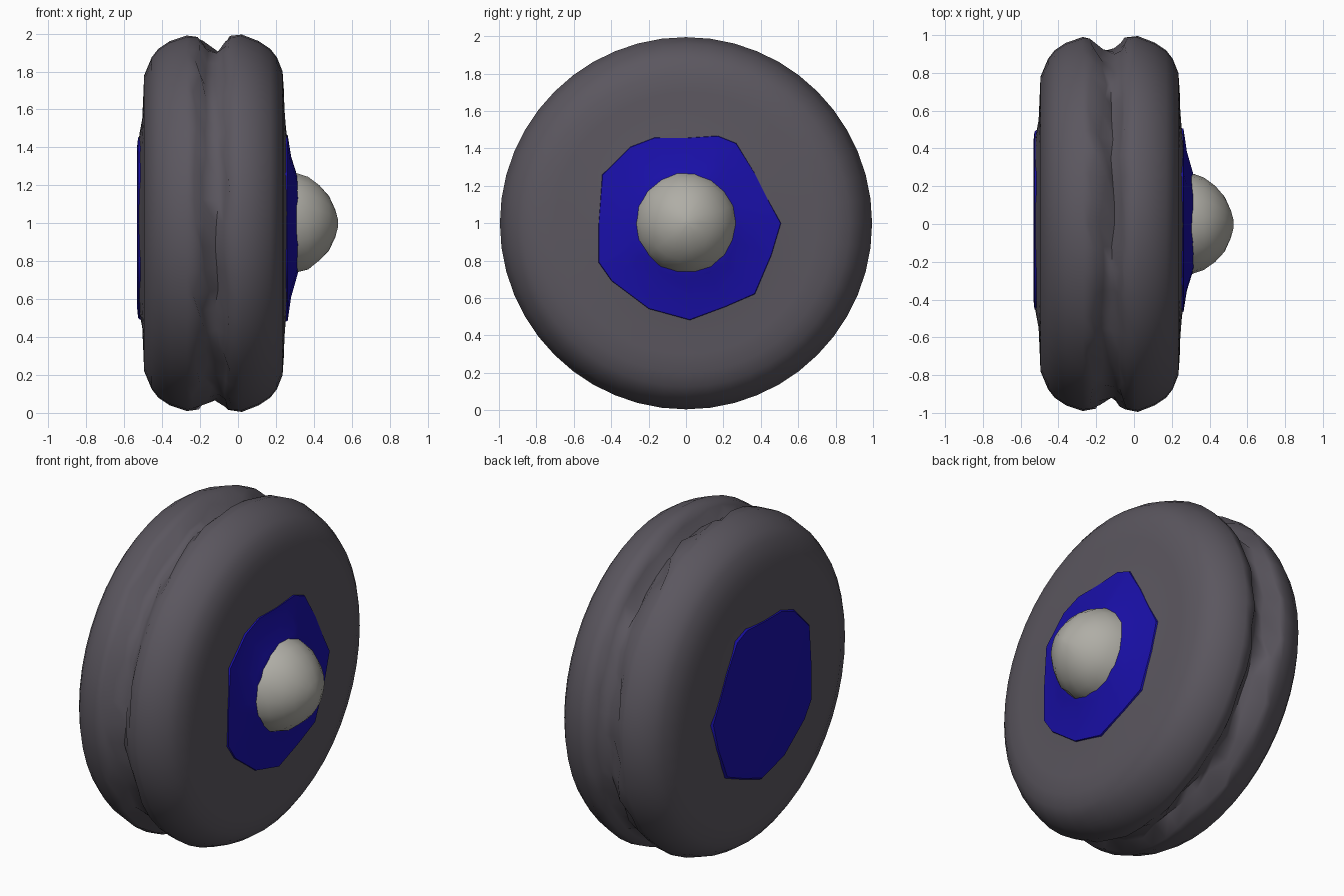
import bpy, bmesh, math, random

if "Cube" in bpy.data.objects:
    bpy.data.objects.remove(bpy.data.objects["Cube"])

random.seed(4)
N = 48


def material(name, rgb):
    m = bpy.data.materials.new(name)
    m.diffuse_color = (*rgb, 1)
    m.use_nodes = True
    m.node_tree.nodes["Principled BSDF"].inputs["Base Color"].default_value = m.diffuse_color
    return m


rubber = material("rubber", (0.105, 0.095, 0.115))
blue = material("blue_hub", (0.01, 0.005, 0.4))
pale = material("pale_cap", (0.43, 0.42, 0.38))


def loft(name, rings, mat, close=False, caps=(False, False), angle=40):
    """Skin rings of (x, y, z) points; optionally fan-close the ends."""
    bm = bmesh.new()
    vs = [[bm.verts.new(p) for p in r] for r in rings]
    pairs = list(zip(vs, vs[1:])) + ([(vs[-1], vs[0])] if close else [])
    for a, b in pairs:
        n = len(a)
        for i in range(n):
            j = (i + 1) % n
            bm.faces.new((a[i], a[j], b[j], b[i]))
    if caps[0]:
        bm.faces.new(vs[0])
    if caps[1]:
        bm.faces.new(vs[-1])
    bmesh.ops.recalc_face_normals(bm, faces=bm.faces)
    me = bpy.data.meshes.new(name)
    bm.to_mesh(me)
    bm.free()
    me.materials.append(mat)
    ob = bpy.data.objects.new(name, me)
    bpy.context.collection.objects.link(ob)
    bpy.ops.object.select_all(action='DESELECT')
    bpy.context.view_layer.objects.active = ob
    ob.select_set(True)
    bpy.ops.object.shade_smooth_by_angle(angle=math.radians(angle))
    return ob


def ring(x, r, n=N, jx=0, jr=0):
    pts = []
    for i in range(n):
        a = 2 * math.pi * i / n
        rr = r + random.uniform(-jr, jr)
        pts.append((x + random.uniform(-jx, jx), rr * math.cos(a), 1 + rr * math.sin(a)))
    return pts


# Tyre: two rounded shoulders with a ragged groove between them
profile = [(-0.525, 0.40), (-0.52, 0.47), (-0.505, 0.55), (-0.50, 0.66), (-0.495, 0.78),
           (-0.455, 0.875), (-0.42, 0.92), (-0.36, 0.96), (-0.27, 0.99),
           (-0.22, 0.985, 0.025, 0.008), (-0.165, 0.935, 0.025, 0.03),
           (-0.115, 0.915, 0.015, 0.025), (-0.07, 0.955, 0.01, 0.015), (-0.045, 0.985, 0.01, 0.005),
           (0.02, 0.995), (0.11, 0.96), (0.17, 0.92), (0.205, 0.875), (0.235, 0.80),
           (0.242, 0.70), (0.245, 0.60), (0.253, 0.50), (0.265, 0.40)]
rings = [ring(p[0], p[1], N, *p[2:]) for p in profile]
loft("tyre", rings, rubber, caps=(True, True), angle=60)

# Uneven outline of the painted hub, as seen from the right
outline = [(0.51, 1.0), (0.44, 1.13), (0.37, 1.27), (0.27, 1.43), (0.17, 1.47), (0, 1.46),
           (-0.17, 1.46), (-0.30, 1.41), (-0.45, 1.26), (-0.47, 1.0), (-0.47, 0.79),
           (-0.40, 0.69), (-0.20, 0.54), (0.02, 0.48), (0.21, 0.55), (0.37, 0.62), (0.46, 0.83)]


def hub_ring(x, s):
    return [(x, s * y, 1 + s * (z - 1)) for y, z in outline]


# Sloping hub ring on the right
loft("hub_ring", [hub_ring(0.245, 1.0), hub_ring(0.262, 0.99), hub_ring(0.28, 0.75),
                  hub_ring(0.305, 0.58), hub_ring(0.322, 0.46)], blue, caps=(True, True))

# Flat hub plate on the left
loft("hub_plate", [hub_ring(-0.515, 0.98), hub_ring(-0.527, 0.96), hub_ring(-0.532, 0.86)],
     blue, caps=(True, True))

# Domed hub cap
dome = [(0.28, 0.275), (0.32, 0.262), (0.37, 0.245), (0.43, 0.20), (0.48, 0.145),
        (0.513, 0.075), (0.527, 0.02)]
loft("hub_cap", [ring(x, r, 18, 0, 0.004) for x, r in dome], pale, caps=(True, True), angle=60)
